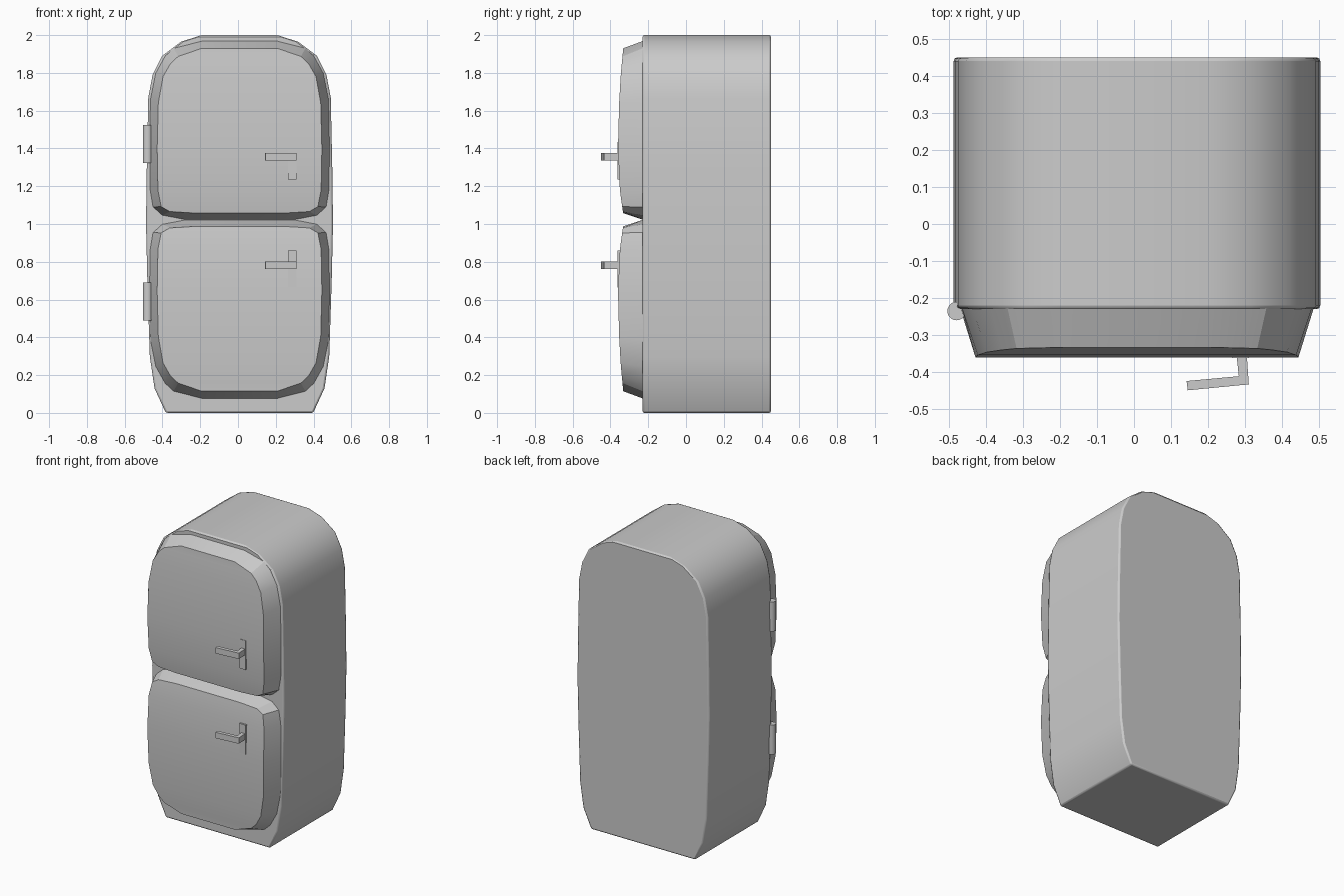
import bpy, bmesh
from math import radians

if "Cube" in bpy.data.objects:
    bpy.data.objects.remove(bpy.data.objects["Cube"])

CX = 0.008  # cabinet centre line


def finish(name, bm, angle=None, bevel=0):
    bmesh.ops.recalc_face_normals(bm, faces=bm.faces)
    mesh = bpy.data.meshes.new(name)
    bm.to_mesh(mesh)
    bm.free()
    ob = bpy.data.objects.new(name, mesh)
    bpy.context.collection.objects.link(ob)
    if bevel:
        mod = ob.modifiers.new("soft_edges", "BEVEL")
        mod.width, mod.segments = bevel, 2
        mod.limit_method, mod.angle_limit = "ANGLE", radians(50)
    if angle:
        bpy.ops.object.select_all(action="DESELECT")
        ob.select_set(True)
        bpy.context.view_layer.objects.active = ob
        bpy.ops.object.shade_smooth_by_angle(angle=radians(angle))
    return ob


def loft(name, rear, front, flip=None, **kw):
    """Join two mirrored half outlines of (half_width, y, z), bottom to top."""
    bm = bmesh.new()
    fz = (lambda z: flip - z) if flip else (lambda z: z)
    rings = []
    for half in (rear, front):
        right = [bm.verts.new((CX + x, y, fz(z))) for x, y, z in half]
        left = [bm.verts.new((CX - x, y, fz(z))) for x, y, z in half]
        for i in range(len(half) - 1):
            bm.faces.new((left[i], right[i], right[i + 1], left[i + 1]))
        rings.append(right + left[::-1])
    a, b = rings
    for i in range(len(a)):
        j = (i + 1) % len(a)
        bm.faces.new((a[i], a[j], b[j], b[i]))
    return finish(name, bm, **kw)


def prism(name, plan, z0, z1):
    bm = bmesh.new()
    face = bm.faces.new([bm.verts.new((x, y, z0)) for x, y in plan])
    ext = bmesh.ops.extrude_face_region(bm, geom=[face])["geom"]
    verts = [v for v in ext if isinstance(v, bmesh.types.BMVert)]
    bmesh.ops.translate(bm, verts=verts, vec=(0, 0, z1 - z0))
    return finish(name, bm)


# Cabinet: rounded top, tapered foot
body = [(.39, 0), (.45, .13), (.475, .3), (.488, .7), (.495, 1.0), (.491, 1.3),
        (.483, 1.67), (.46, 1.79), (.41, 1.89), (.31, 1.965), (.2, 2.0)]
loft("cabinet", [(x, .45, z) for x, z in body], [(x, -.23, z) for x, z in body],
     angle=40, bevel=.01)

# Doors: bevelled rim with a gently bulged front; the lower mirrors the upper
rim = [(.29, 1.022), (.41, 1.045), (.46, 1.09), (.475, 1.18), (.478, 1.4),
       (.473, 1.66), (.445, 1.8), (.395, 1.89), (.35, 1.932), (.2, 1.97)]
panel = [(.24, -.333, 1.058), (.37, -.334, 1.066), (.415, -.338, 1.092), (.432, -.35, 1.18),
         (.436, -.36, 1.4), (.43, -.354, 1.64), (.405, -.346, 1.78), (.365, -.34, 1.85),
         (.325, -.336, 1.887), (.2, -.333, 1.93)]
for name, flip in (("upper_door", None), ("lower_door", 2.045)):
    loft(name, [(x, -.225, z) for x, z in rim], panel, flip=flip, angle=22)

# Handles: back plate and bent lever; hinges: upright pins on the left
plate = [(.264, -.362), (.311, -.362), (.311, -.335), (.264, -.335)]
lever = [(.276, -.345), (.304, -.345), (.31, -.433), (.145, -.449), (.142, -.424), (.283, -.411)]
for side, pz, lz, hz in (("upper", 1.334, 1.356, 1.424), ("lower", .762, .782, .59)):
    prism(side + "_handle_plate", plate, pz - .099, pz + .099)
    prism(side + "_handle_lever", lever, lz - .02, lz + .02)
    bm = bmesh.new()
    bmesh.ops.create_cone(bm, cap_ends=True, segments=20, radius1=.025, radius2=.025, depth=.2)
    hinge = finish(side + "_hinge", bm, angle=40)
    hinge.location = (-.479, -.235, hz)
